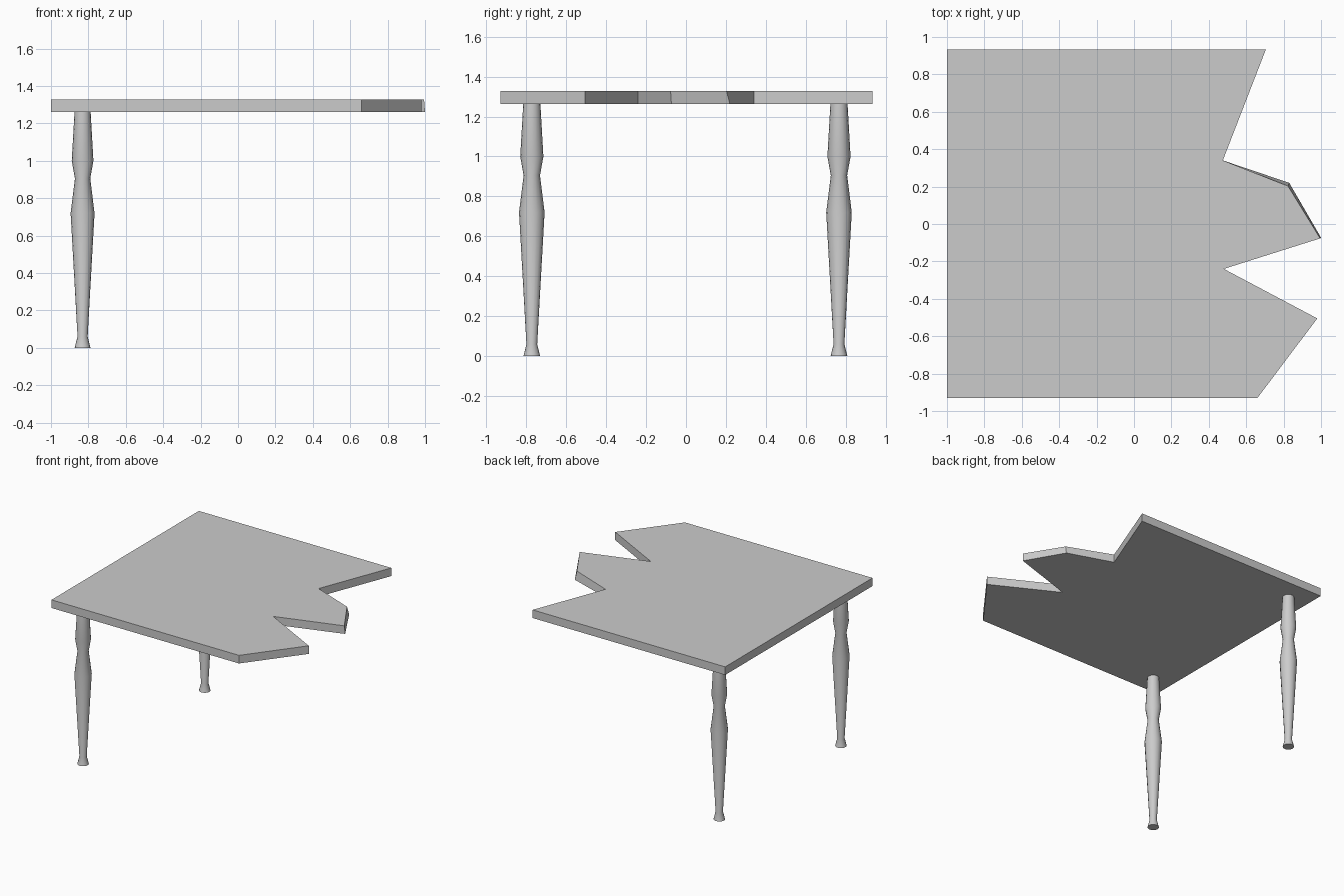
import bpy, bmesh, math

if "Cube" in bpy.data.objects:
    bpy.data.objects.remove(bpy.data.objects["Cube"])

TOP_Z, UNDER_Z = 1.327, 1.262


def finish(bm, name, smooth=False):
    bmesh.ops.recalc_face_normals(bm, faces=bm.faces)
    mesh = bpy.data.meshes.new(name)
    bm.to_mesh(mesh)
    bm.free()
    obj = bpy.data.objects.new(name, mesh)
    bpy.context.collection.objects.link(obj)
    if smooth:
        bpy.ops.object.select_all(action='DESELECT')
        obj.select_set(True)
        bpy.context.view_layer.objects.active = obj
        bpy.ops.object.shade_smooth_by_angle(angle=math.radians(40))
    return obj


# Tabletop: outline with a broken, jagged right edge; one tip leans inward
under = [(-1, 0.933), (0.705, 0.933), (0.475, 0.34), (0.83, 0.22), (1, -0.073),
         (0.48, -0.24), (0.98, -0.505), (0.66, -0.93), (-1, -0.93)]
upper = list(under)
upper[3] = (0.823, 0.203)
upper[4] = (0.995, -0.077)
bm = bmesh.new()
low = [bm.verts.new((x, y, UNDER_Z)) for x, y in under]
high = [bm.verts.new((x, y, TOP_Z)) for x, y in upper]
bm.faces.new(low)
bm.faces.new(high)
n = len(low)
for i in range(n):
    j = (i + 1) % n
    bm.faces.new((low[i], low[j], high[j], high[i]))
finish(bm, "broken_tabletop")

# Turned legs: (radius, height) profile swept around the axis
PROFILE = [(0.042, 0), (0.027, 0.06), (0.064, 0.72), (0.041, 0.905),
           (0.058, 1.0), (0.043, UNDER_Z)]
SIDES = 16


def turned_leg(name, cx, cy):
    bm = bmesh.new()
    rings = []
    for r, z in PROFILE:
        rings.append([bm.verts.new((cx + r * math.cos(2 * math.pi * k / SIDES),
                                    cy + r * math.sin(2 * math.pi * k / SIDES), z))
                      for k in range(SIDES)])
    for a, b in zip(rings, rings[1:]):
        for k in range(SIDES):
            m = (k + 1) % SIDES
            bm.faces.new((a[k], a[m], b[m], b[k]))
    bm.faces.new(rings[0])
    bm.faces.new(rings[-1])
    finish(bm, name, smooth=True)


turned_leg("front_leg", -0.831, -0.772)
turned_leg("back_leg", -0.831, 0.766)
